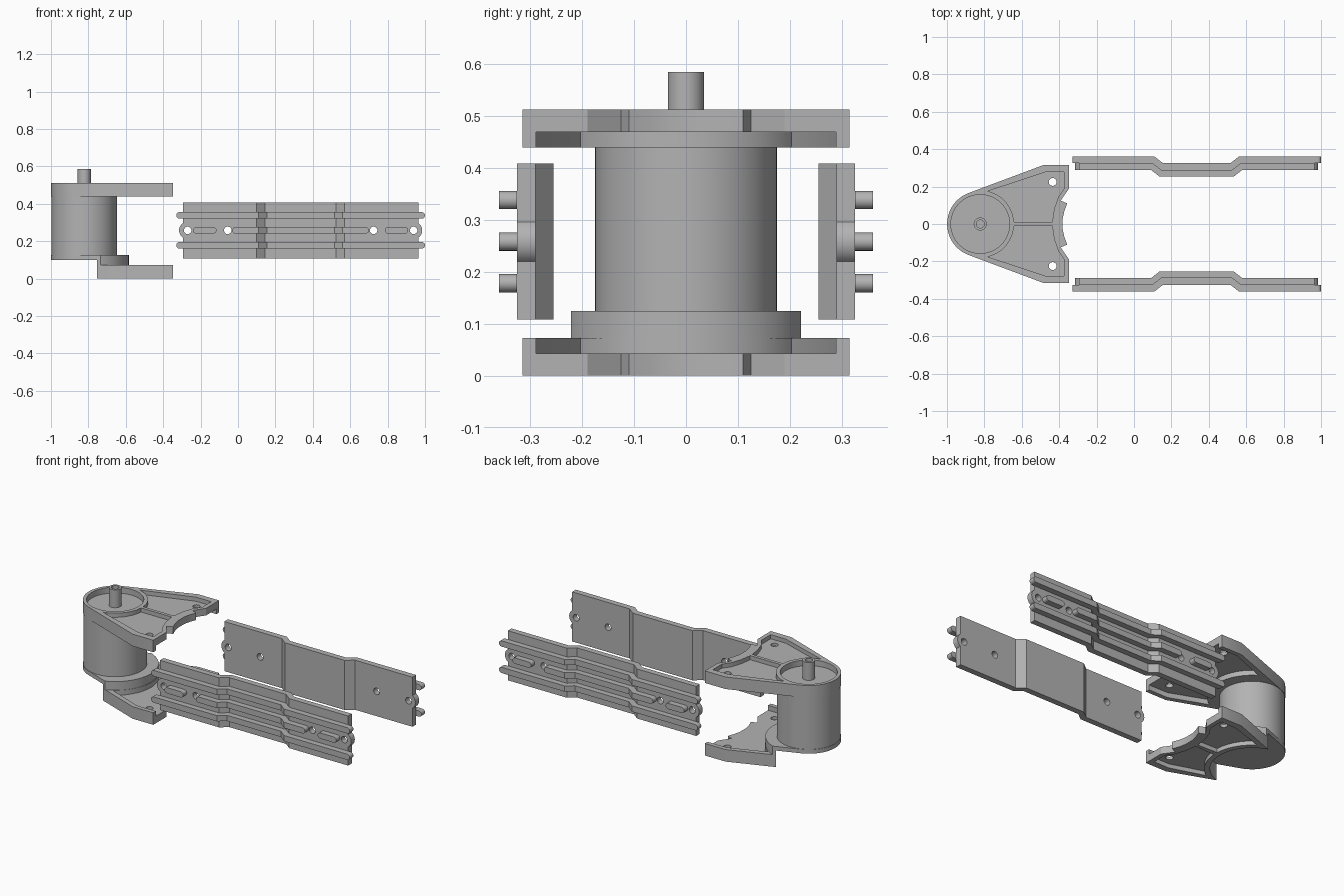
import bpy, bmesh
from math import sin, cos, radians

cube = bpy.data.objects.get("Cube")
if cube:
    bpy.data.objects.remove(cube, do_unlink=True)

grey = bpy.data.materials.new("plain_grey")
grey.use_nodes = True
grey.diffuse_color = (0.45, 0.45, 0.45, 1)
grey.node_tree.nodes["Principled BSDF"].inputs["Base Color"].default_value = grey.diffuse_color


def prism(name, pts, lo, hi, axis="z"):
    """Extrude a flat outline along z or y."""
    def place(p, h):
        return (p[0], p[1], h) if axis == "z" else (p[0], h, p[1])
    bm = bmesh.new()
    face = bm.faces.new([bm.verts.new(place(p, lo)) for p in pts])
    new = bmesh.ops.extrude_face_region(bm, geom=[face])["geom"]
    shift = place((0, 0), hi - lo)
    bmesh.ops.translate(bm, vec=shift, verts=[v for v in new if isinstance(v, bmesh.types.BMVert)])
    bmesh.ops.recalc_face_normals(bm, faces=bm.faces)
    mesh = bpy.data.meshes.new(name)
    bm.to_mesh(mesh)
    bm.free()
    mesh.materials.append(grey)
    obj = bpy.data.objects.new(name, mesh)
    bpy.context.collection.objects.link(obj)
    return obj


def arc(c, r, a0, a1, n):
    angles = [radians(a0 + (a1 - a0) * i / n) for i in range(n + 1)]
    return [(c[0] + r * cos(a), c[1] + r * sin(a)) for a in angles]


def disc(name, c, r, lo, hi, axis="z", n=48):
    return prism(name, arc(c, r, 0, 360, n)[:-1], lo, hi, axis)


def combine(obj, tools, operation="DIFFERENCE"):
    """Bake booleans and remove the tools."""
    for tool in tools:
        mod = obj.modifiers.new("bool", "BOOLEAN")
        mod.operation, mod.object, mod.solver = operation, tool, "EXACT"
        deps = bpy.context.evaluated_depsgraph_get()
        mesh = bpy.data.meshes.new_from_object(obj.evaluated_get(deps))
        obj.modifiers.clear()
        obj.data = mesh
        bpy.data.objects.remove(tool, do_unlink=True)
    return obj


def mirror(pts):
    return [(x, -y) for x, y in pts]


# Shared plan shape of the two bracket plates
HUB = (-0.822, 0)
corner = [(-0.485, 0.315), (-0.347, 0.315), (-0.347, 0.19), (-0.392, 0.125),
          (-0.357, 0.11), (-0.372, 0.07), (-0.381, 0.03)]
outline = arc(HUB, 0.177, 249.4, 110.6, 36) + corner + mirror(corner)[::-1]


def bracket_plate(name, hub_radius, start_angle, flip):
    """Ribbed plate: pockets on the outer side, open recess on the inner side."""
    def zs(a, b):
        return (0.512 - b, 0.512 - a) if flip else (a, b)
    plate = prism(name, outline, *zs(0.439, 0.512))
    pocket = arc(HUB, hub_radius, start_angle, 3.2, 14)
    pocket = pocket + [(-0.437, 0.01), (-0.427, 0.08), (-0.405, 0.145), (-0.373, 0.19),
                       (-0.373, 0.277), (-0.475, 0.277)]
    tools = [prism("pocket", p, *zs(0.487, 0.6)) for p in (pocket, mirror(pocket))]
    # inner recess, open toward the toothed edge
    side = [(-0.475, 0.289), (-0.3, 0.289)]
    recess = arc(HUB, 0.24, -58, 58, 24) + side
    recess = mirror(side)[:1] + recess[:-1] + [(-0.3, 0.289), (-0.3, -0.289)]
    tools.append(prism("recess", recess, *zs(0.35, 0.469)))
    tools += [disc("screw_hole", (-0.435, s * 0.225), 0.021, -0.1, 0.7, n=24) for s in (-1, 1)]
    return combine(plate, tools)


# Upper plate with round hub recess
top = bracket_plate("upper_bracket_plate", 0.18, 77, False)
combine(top, [disc("hub_recess", HUB, 0.157, 0.477, 0.6)])

# Lower plate, cut back around the hub
bottom = bracket_plate("lower_bracket_plate", 0.255, 56, True)
combine(bottom, [disc("clearance", HUB, 0.225, -0.1, 0.2, n=64)])
step = prism("hub_step", outline, 0.07, 0.125)
combine(step, [disc("step_limit", HUB, 0.238, 0, 0.2, n=64)], "INTERSECT")
combine(step, [disc("step_clearance", HUB, 0.225, 0, 0.1, n=64)])

# Drum with pin socket beneath, and hollow pin on top
drum = disc("drum", HUB, 0.175, 0.1, 0.445, n=64)
combine(drum, [disc("pin_socket", HUB, 0.045, 0.0, 0.2)])
pin = disc("hub_pin", HUB, 0.035, 0.44, 0.585, n=32)
combine(pin, [disc("pin_bore", HUB, 0.021, 0.5, 0.7, n=32)])

# Joggled side straps
MID, MID_Z, HALF_RIB = 0.335, 0.258, 0.0175


def edge(x0, x1, layer):
    """Joggled line between two x positions for one layer of the strap."""
    far, near = 0.245 - 0.01 * layer, 0.2 - 0.01 * layer

    def y(x):
        t = (abs(x) - near) / (far - near)
        return 0.255 + 0.035 * (layer + min(1, max(0, t)))
    xs = [x0] + [k for k in (-far, -near, near, far) if x0 < k < x1] + [x1]
    return [(MID + x, y(x)) for x in xs]


def strip(name, x0, x1, layer, z0, z1, s):
    pts = edge(x0, x1, layer) + edge(x0, x1, layer + 1)[::-1]
    return prism(name, [(x, s * y) for x, y in pts], z0, z1)


def rib(name, x0, x1, z, s):
    """Raised bar with rounded ends."""
    r = HALF_RIB
    bar = strip(name, x0 + r, x1 - r, 1, z - r, z + r, s)
    lo, hi = sorted((s * 0.325, s * 0.36))
    ends = [disc("end", (MID + x, z), r, lo, hi, "y", 24) for x in (x0 + r, x1 - r)]
    return combine(bar, ends, "UNION")


for side, s in (("right", -1), ("left", 1)):
    strap = strip(side + "_strap_plate", -0.63, 0.63, 0, 0.108, 0.408, s)
    lo, hi = sorted((s * 0.29, s * 0.325))
    bosses = [disc("boss", (MID + x, MID_Z), 0.046, lo, hi, "y", 32) for x in (-0.604, 0.604)]
    combine(strap, bosses, "UNION")
    combine(strap, [disc("hole", (MID + x, MID_Z), 0.02, -0.5 if s < 0 else 0.1,
                         -0.1 if s < 0 else 0.5, "y", 24) for x in (-0.604, -0.39, 0.39, 0.604)])
    rib(side + "_upper_rib", -0.665, 0.665, MID_Z + 0.08, s)
    rib(side + "_lower_rib", -0.665, 0.665, MID_Z - 0.08, s)
    rib(side + "_middle_rib", -0.365, 0.365, MID_Z, s)
    for end, x0, x1 in (("front_end", -0.575, -0.45), ("far_end", 0.45, 0.575)):
        rib(side + "_short_rib_" + end, x0, x1, MID_Z, s)

# Smooth curved walls, keep edges crisp
bpy.ops.object.select_all(action="DESELECT")
for obj in bpy.context.collection.objects:
    if obj.type == "MESH":
        obj.select_set(True)
        bpy.context.view_layer.objects.active = obj
bpy.ops.object.shade_smooth_by_angle(angle=radians(30))
